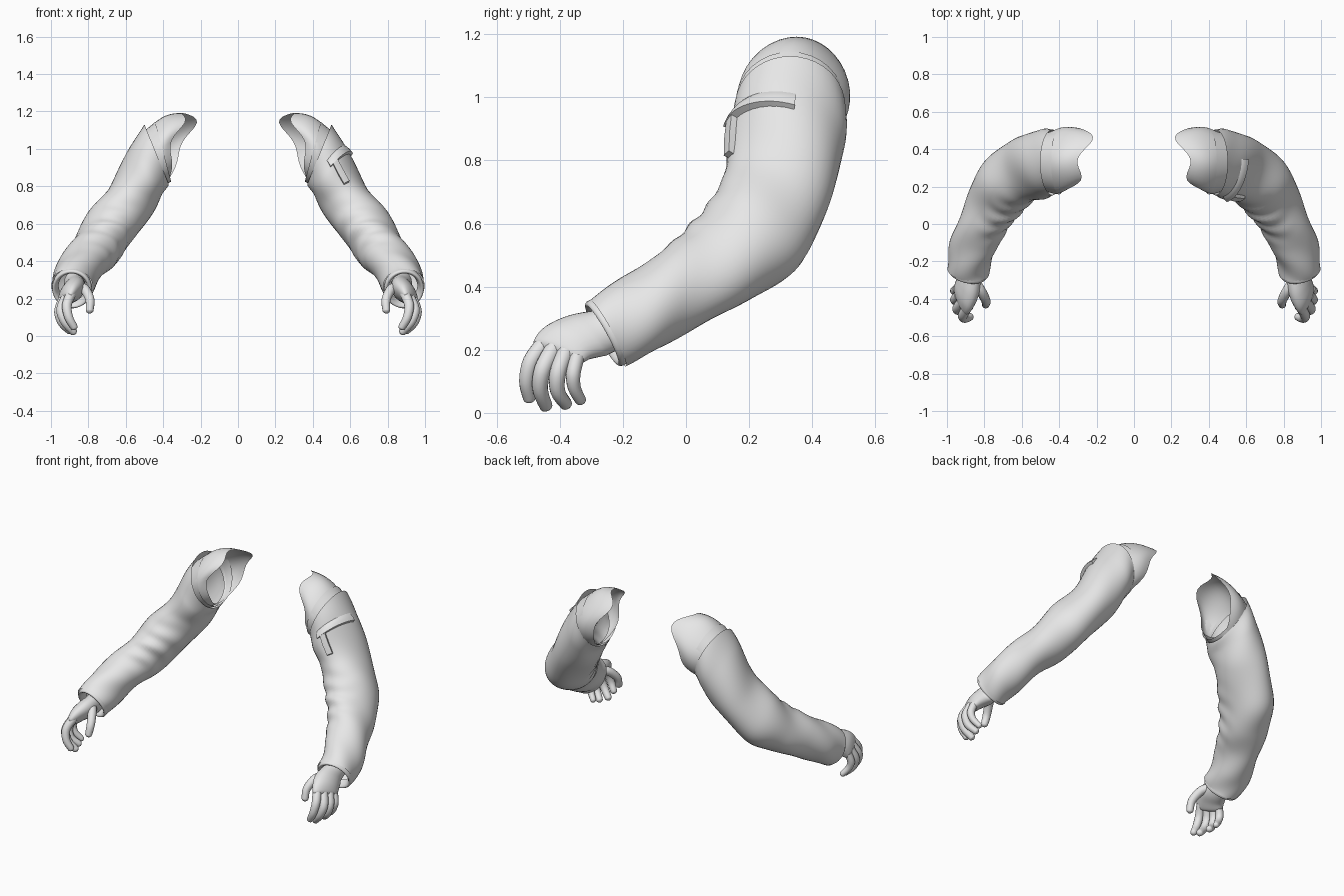
import bpy, bmesh
from math import sin, cos, pi, exp, radians
from mathutils import Vector

cube = bpy.data.objects.get("Cube")
if cube:
    bpy.data.objects.remove(cube, do_unlink=True)

grey = bpy.data.materials.new("light_grey")
grey.use_nodes = True
grey.diffuse_color = (0.8, 0.8, 0.8, 1)
grey.node_tree.nodes["Principled BSDF"].inputs["Base Color"].default_value = grey.diffuse_color


def track(rows):
    """Stations along a limb: centre, two radii, facing direction."""
    keys = []
    for i, row in enumerate(rows):
        before = Vector(rows[max(i - 1, 0)][:3])
        after = Vector(rows[min(i + 1, len(rows) - 1)][:3])
        facing = row[5:] if len(row) > 5 else (after - before).normalized()
        keys.append(Vector((*row[:5], *facing)))
    return keys


def point(keys, u, angle, offset=0.0):
    """Surface point: angle 0 is the back, a quarter turn is the outer side."""
    last = len(keys) - 1
    i = min(int(u), last - 1)
    t = u - i
    p, q, r, s = [keys[max(0, min(last, i + k))] for k in (-1, 0, 1, 2)]
    v = q + (r - p) * (t / 2) + (p * 2 - q * 5 + r * 4 - s) * (t * t / 2) \
        + (q * 3 - p - r * 3 + s) * (t ** 3 / 2)
    facing = Vector(v[5:8]).normalized()
    back = (Vector((0, 1, 0)) - facing * facing.y).normalized()
    outer = facing.cross(back)
    return Vector(v[:3]) + back * cos(angle) * (v[3] + offset) + outer * sin(angle) * (v[4] + offset)


def build(name, rows, side, wrap=True, capped=False):
    """Skin a grid of points, mirrored by side."""
    bm = bmesh.new()
    grid = [[bm.verts.new((p.x * side, p.y, p.z)) for p in row] for row in rows]
    n = len(grid[0])
    for lower, upper in zip(grid, grid[1:]):
        for j in range(n if wrap else n - 1):
            k = (j + 1) % n
            bm.faces.new([lower[j], lower[k], upper[k], upper[j]])
    if capped:
        bm.faces.new(grid[0])
        bm.faces.new(grid[-1])
    bmesh.ops.recalc_face_normals(bm, faces=bm.faces)
    mesh = bpy.data.meshes.new(name)
    bm.to_mesh(mesh)
    bm.free()
    mesh.materials.append(grey)
    mesh.polygons.foreach_set("use_smooth", [True] * len(mesh.polygons))
    mesh.set_sharp_from_angle(angle=radians(50))
    bpy.context.collection.objects.link(bpy.data.objects.new(name, mesh))


def tube(name, keys, side, steps=6, segments=20, relief=None, capped=False):
    rows = []
    for i in range((len(keys) - 1) * steps + 1):
        u = i / steps
        angles = [2 * pi * j / segments for j in range(segments)]
        rows.append([point(keys, u, a, relief(u, a) if relief else 0) for a in angles])
    build(name, rows, side, capped=capped)


def patch(name, keys, side, profile, start, end, columns, skew=0.0):
    """Raised cloth piece lying on a tube, closed at its edges."""
    rows = []
    for u, offset in profile:
        row = []
        for j in range(columns + 1):
            edge = j in (0, columns)
            part = (min(max(j, 1), columns - 1) - 1) / (columns - 2)
            angle = start + (end - start) * part
            row.append(point(keys, u + skew * part, angle, -0.01 if edge else offset))
        rows.append(row)
    build(name, rows, side, wrap=False)


def folds(u, angle):
    """Cloth creases inside the elbow and on the forearm, and a fuller elbow."""
    front = max(0.0, -cos(angle - 0.3)) ** 1.5
    crease = exp(-((u - 3.7) / 1.1) ** 2) * front * 0.007 * sin(u * 9 + 2 * sin(angle * 2))
    drape = 0.004 * sin(3 * angle + u * 3) * min(1, u)
    elbow = 0.02 * exp(-((u - 3.2) / 0.5) ** 2) * max(0.0, cos(angle)) ** 2
    return crease + drape + elbow


sleeve = track([
    (0.435, 0.33, 0.97, 0.175, 0.173, 0.926, 0, -0.376),
    (0.49, 0.32, 0.88, 0.185, 0.15, 0.8, -0.05, -0.6),
    (0.575, 0.295, 0.725, 0.175, 0.135),
    (0.68, 0.215, 0.585, 0.17, 0.14),
    (0.755, 0.105, 0.47, 0.155, 0.13),
    (0.82, -0.02, 0.395, 0.135, 0.12),
    (0.872, -0.15, 0.31, 0.128, 0.118),
    (0.888, -0.25, 0.255, 0.12, 0.11),
])

# Under layer showing at the sleeve opening
rim = track([
    (0.40, 0.33, 0.985, 0.172, 0.165, 0.97, 0, -0.26),
    (0.46, 0.33, 0.94, 0.16, 0.15, 0.9, 0, -0.4),
])

# Turned-in cuff end, all stations facing along the wrist
wrist_way = (0.15, -0.87, -0.47)
cuff = track([(*row, *wrist_way) for row in (
    (0.886, -0.235, 0.263, 0.115, 0.106),
    (0.888, -0.258, 0.251, 0.117, 0.106),
    (0.889, -0.266, 0.247, 0.107, 0.097),
    (0.888, -0.255, 0.252, 0.094, 0.084),
    (0.884, -0.225, 0.268, 0.085, 0.075),
)])

# Palm turns so that the back of the hand faces outward and up
palm = track([
    (0.872, -0.20, 0.285, 0.068, 0.058),
    (0.874, -0.26, 0.258, 0.074, 0.055),
    (0.885, -0.325, 0.242, 0.09, 0.056, 0.35, -0.75, -0.55),
    (0.905, -0.375, 0.222, 0.094, 0.048, 0.5, -0.6, -0.62),
    (0.923, -0.405, 0.195, 0.09, 0.035, 0.6, -0.5, -0.62),
    (0.930, -0.413, 0.183, 0.07, 0.02, 0.6, -0.5, -0.62),
])

# Joints from knuckle to tip, then thickness
digits = {
    "index_finger": ([(0.892, -0.445, 0.225), (0.915, -0.49, 0.165),
                      (0.905, -0.505, 0.10), (0.878, -0.497, 0.05)], 0.025),
    "middle_finger": ([(0.915, -0.415, 0.21), (0.945, -0.453, 0.14),
                       (0.925, -0.462, 0.075), (0.882, -0.445, 0.025)], 0.026),
    "ring_finger": ([(0.935, -0.38, 0.195), (0.957, -0.405, 0.13),
                     (0.94, -0.407, 0.07), (0.902, -0.382, 0.03)], 0.025),
    "little_finger": ([(0.945, -0.345, 0.18), (0.96, -0.357, 0.125),
                       (0.945, -0.354, 0.08), (0.915, -0.335, 0.042)], 0.022),
    "thumb": ([(0.86, -0.30, 0.262), (0.82, -0.355, 0.25),
               (0.792, -0.41, 0.195), (0.793, -0.43, 0.14)], 0.026),
}


def digit_track(joints, radius):
    """Tapered finger with a rounded tip."""
    a, b = Vector(joints[-2]), Vector(joints[-1])
    way = (b - a).normalized()
    sizes = (1.1, 1.05, 0.95, 0.82)
    rows = [(*p, radius * s, radius * s) for p, s in zip(joints, sizes)]
    for reach, s in ((0.5, 0.62), (0.75, 0.25)):
        rows.append((*(b + way * radius * reach), radius * s, radius * s))
    return track(rows)


def shoulder_rows(segments=40, steps=10):
    """Cap flowing from inside the sleeve to a scooped opening with two corners."""
    root = track([(0.45, 0.33, 0.95, 0.16, 0.15, 0.95, 0, -0.3)] * 2)
    rows = []
    for i in range(steps + 1):
        s = i / steps
        row = []
        for j in range(segments):
            a = 2 * pi * j / segments
            height = (1 + sin(a)) / 2
            corner = 0.068 * sin(2 * a) ** 2 + 0.054 * cos(a)
            opening = Vector((0.37 - height * (0.07 + corner),
                              0.35 + 0.165 * cos(a), 0.83 + 0.362 * height))
            swell = Vector((0, cos(a), sin(a))) * 0.03 * sin(pi * s) * height
            row.append(point(root, 0, a).lerp(opening, s) + swell)
        rows.append(row)
    return rows


for label, side in (("left", 1), ("right", -1)):
    build(label + "_shoulder_cap", shoulder_rows(), side)
    tube(label + "_sleeve_rim", rim, side, segments=32)
    tube(label + "_sleeve", sleeve, side, steps=10, segments=40, relief=folds)
    tube(label + "_cuff", cuff, side, steps=3, segments=32)
    tube(label + "_palm", palm, side, segments=24, capped=True)
    for part, (joints, radius) in digits.items():
        tube(label + "_" + part, digit_track(joints, radius), side, steps=4,
             segments=14, capped=True)

# Pocket flap and hanging tab on the left upper arm only
patch("left_pocket_flap", sleeve, 1,
      [(0.86, -0.006), (0.98, 0.008), (1.1, 0.016), (1.2, 0.02), (1.22, -0.01)],
      radians(82), radians(172), 16, skew=-0.22)
patch("left_pocket_tab", sleeve, 1,
      [(0.98, -0.01), (1.0, 0.016), (1.4, 0.02), (1.82, 0.02), (1.84, -0.01)],
      radians(151), radians(164), 5)
